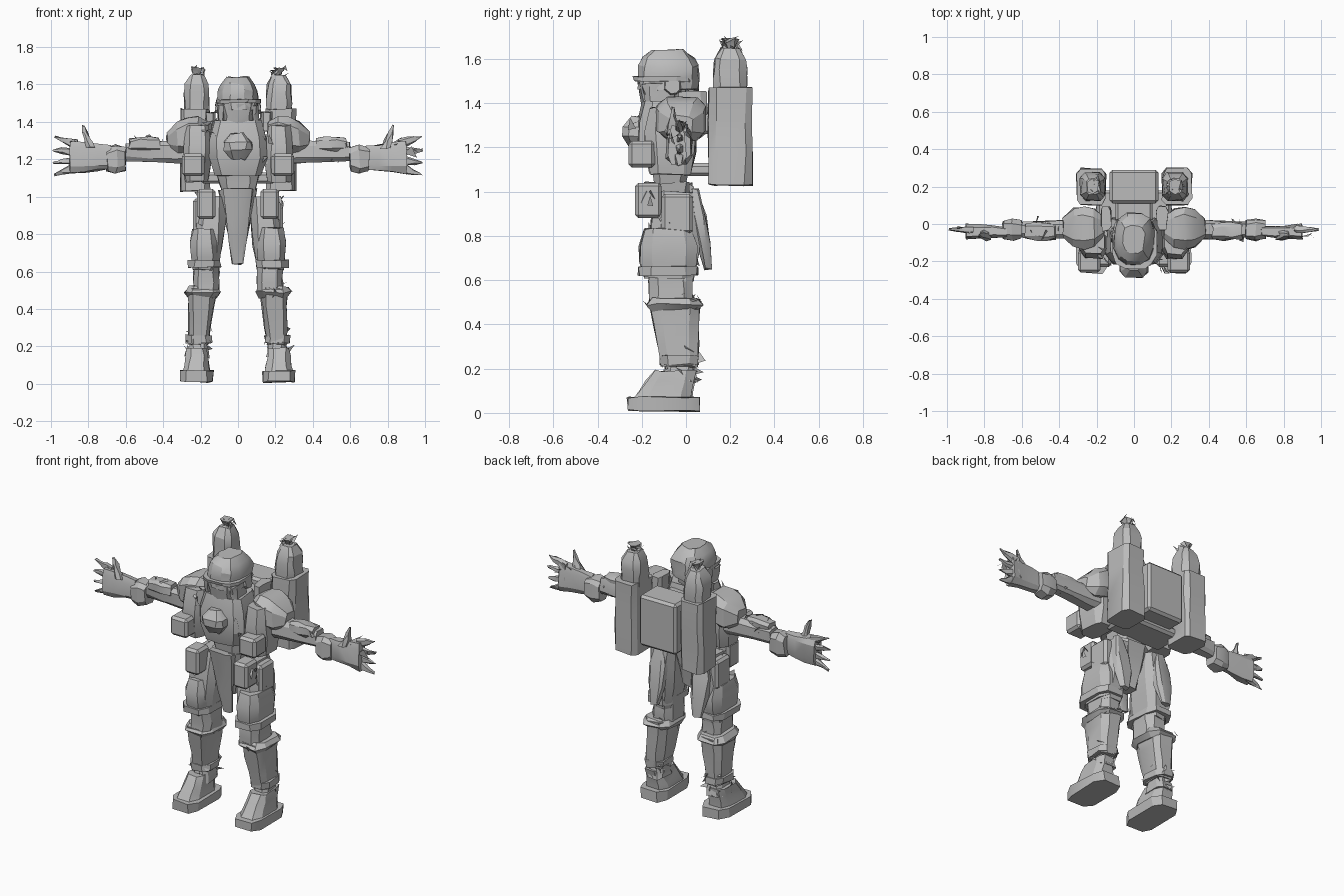
import bpy, bmesh, math, random
from mathutils import Vector

random.seed(7)
cube = bpy.data.objects.get("Cube")
if cube:
    bpy.data.objects.remove(cube)

grey = bpy.data.materials.new("plain grey")
grey.use_nodes = True
colour = (.5, .5, .5, 1)
grey.diffuse_color = colour
grey.node_tree.nodes["Principled BSDF"].inputs["Base Color"].default_value = colour


# Outline rules: relative width for a height t running from -1 to 1
def straight(t):
    return 1


def taper(t):
    return .85 - .15 * t


def flare(t):
    return .85 + .15 * t


def spread(t):
    return .7 + .3 * t


def point(t):
    return .6 - .4 * t


def barrel(t):
    return 1 - .2 * t * t


def ball(t):
    return math.sqrt(1 - .8 * t * t)


def dome(t):
    return math.sqrt(1 - .7 * max(t, 0) ** 2)


def jitter(amount):
    return Vector([random.uniform(-amount, amount) for axis in range(3)])


def finish(bm, name):
    """Turn a bmesh into a named, shaded object."""
    mesh = bpy.data.meshes.new(name)
    bm.to_mesh(mesh)
    bm.free()
    mesh.materials.append(grey)
    obj = bpy.data.objects.new(name, mesh)
    bpy.context.collection.objects.link(obj)
    bpy.ops.object.select_all(action='DESELECT')
    obj.select_set(True)
    bpy.context.view_layer.objects.active = obj
    bpy.ops.object.shade_smooth_by_angle(angle=math.radians(25))


def make(name, build, pair):
    """Run a builder once, or once for each side with x flipped."""
    for prefix in ("left_", "right_") if pair else ("",):
        bm = bmesh.new()
        build(bm)
        if prefix == "right_":
            bmesh.ops.scale(bm, vec=(-1, 1, 1), verts=bm.verts)
        bmesh.ops.recalc_face_normals(bm, faces=bm.faces)
        finish(bm, prefix + name)


def part(name, centre, half, shape=straight, axis="z", lean=(0, 0, 0),
         pair=True, sides=8, square=.6, rings=4):
    """Rounded block along an axis; lean shifts its far end, its near end the other way."""
    along = "xyz".index(axis)
    across = [k for k in range(3) if k != along]

    def build(bm):
        loops = []
        for r in range(rings):
            t = 2 * r / (rings - 1) - 1
            loop = []
            for i in range(sides):
                angle = math.tau * (i + .5) / sides
                p = Vector(centre) + t * Vector(lean)
                p[along] += t * half[along]
                for k, wave in zip(across, (math.cos(angle), math.sin(angle))):
                    p[k] += half[k] * shape(t) * math.copysign(abs(wave) ** square, wave)
                loop.append(bm.verts.new(p + jitter(.006)))
            loops.append(loop)
        for low, high in zip(loops, loops[1:]):
            for i in range(sides):
                bm.faces.new((low[i - 1], low[i], high[i], high[i - 1]))
        bm.faces.new(loops[0])
        bm.faces.new(loops[-1])
    make(name, build, pair)


def box(name, centre, half, pair=True):
    """Chamfered block."""
    def build(bm):
        bmesh.ops.create_cube(bm, size=2)
        bmesh.ops.scale(bm, vec=half, verts=bm.verts)
        bmesh.ops.translate(bm, vec=centre, verts=bm.verts)
        bmesh.ops.bevel(bm, geom=bm.edges[:], offset=.015, segments=1, affect='EDGES')
    make(name, build, pair)


def scraps(name, centre, half):
    """Torn triangular flakes scattered over an ellipsoid."""
    def build(bm):
        for flake in range(9):
            d = jitter(1).normalized()
            p = Vector(centre) + d * Vector(half).length / 2
            p = Vector(c + h * k for c, h, k in zip(centre, half, d))
            bm.faces.new([bm.verts.new(p + jitter(.04)) for corner in range(3)])
    make(name + "_scraps", build, True)


# Boots: sole, sloping upper, ankle
part("boot_sole", (.22, -.1, .04), (.09, .17, .03), rings=2, square=.5)
part("boot_upper", (.22, -.08, .12), (.08, .14, .07), taper, lean=(0, .03, 0))
part("ankle", (.21, -.03, .2), (.06, .08, .06), taper)
part("ankle_cuff", (.21, -.03, .24), (.07, .09, .02), rings=2)

# Shins, cuffs and knees
part("shin", (.2, -.04, .36), (.08, .12, .15), flare, lean=(-.01, -.01, 0))
part("shin_cuff", (.19, -.05, .49), (.1, .13, .03), barrel, rings=3)
part("knee", (.17, -.07, .57), (.07, .1, .08))

# Thighs: inner leg, wrapped armour, rear flap and pouches
part("thigh", (.15, -.05, .8), (.08, .12, .2), barrel, lean=(-.02, .01, 0))
part("thigh_armour", (.18, -.08, .72), (.08, .14, .11), barrel)
part("thigh_cuff", (.18, -.08, .64), (.09, .14, .02), rings=2)
part("thigh_rear_flap", (.15, .07, .83), (.06, .03, .18), ball, lean=(0, -.03, 0))
box("hip_pouch", (.17, -.17, .96), (.05, .06, .08))
box("side_pouch", (.21, -.04, .9), (.03, .07, .09))

# Pelvis and the hanging front cloth
part("pelvis", (0, -.06, .9), (.11, .1, .14), spread, pair=False)
part("front_cloth", (0, -.13, .84), (.08, .03, .2), spread, lean=(0, -.03, 0), pair=False)

# Torso: waist, breastplate, ridge, flanks
part("waist", (0, -.07, 1.1), (.13, .1, .08), flare, pair=False)
part("breastplate", (0, -.09, 1.26), (.16, .14, .15), barrel, pair=False, sides=10)
part("chest_ridge", (0, -.22, 1.27), (.08, .07, .07), ball, pair=False)
part("chest_side", (.22, -.07, 1.23), (.08, .12, .15), barrel)
box("chest_pouch", (.24, -.2, 1.17), (.06, .06, .06))

# Head: face, domed helmet with brim, cheek guards and ear discs
part("face", (0, -.1, 1.4), (.1, .12, .1), flare, pair=False, sides=10)
part("helmet", (0, -.08, 1.55), (.11, .14, .09), dome, pair=False, sides=12, square=.8, rings=6)
part("helmet_brim", (0, -.1, 1.51), (.12, .14, .01), rings=2, pair=False, sides=12)
part("cheek_guard", (.09, -.12, 1.42), (.02, .08, .07), flare)
part("ear_disc", (.1, -.06, 1.48), (.02, .05, .05), taper, axis="x", rings=2, square=1)

# Shoulders
part("shoulder_pad", (.27, -.02, 1.33), (.11, .12, .1), ball, axis="x",
     lean=(0, 0, -.03), rings=5)
part("shoulder_strap", (.15, .03, 1.4), (.03, .07, .05), rings=2)

# Arms, wrist cuffs and open hands
part("arm", (.4, -.03, 1.24), (.2, .06, .07), taper, axis="x")
part("elbow_plate", (.5, -.04, 1.28), (.08, .05, .04), barrel, axis="x")
part("wrist_cuff", (.65, -.03, 1.2), (.05, .06, .08), barrel, axis="x", rings=3)
part("palm", (.79, -.04, 1.21), (.11, .04, .09), flare, axis="x")
for name, slope in (("index", 1), ("middle", .3), ("ring", -.4), ("little", -1)):
    part(name + "_finger", (.92, -.03, 1.22 + .08 * slope), (.07, .02, .03), point,
         axis="x", lean=(-.01 * abs(slope), 0, .02 * slope), sides=6)
part("thumb", (.81, -.06, 1.32), (.03, .03, .06), point, lean=(.02, 0, 0), sides=6)

# Backpack: centre unit, mounts, tanks with caps and valves
box("pack_centre", (0, .2, 1.26), (.13, .09, .16), pair=False)
box("pack_lower_mount", (0, .08, 1.1), (.2, .1, .03), pair=False)
box("pack_upper_mount", (0, .08, 1.32), (.1, .07, .06), pair=False)
part("tank", (.23, .2, 1.25), (.08, .1, .22), square=.4)
part("tank_cap", (.22, .2, 1.55), (.07, .08, .1), dome, rings=5)
part("tank_valve", (.22, .2, 1.67), (.03, .04, .02), spread, sides=6)

# Torn flakes along the worn edges
scraps("boot", (.22, -.02, .19), (.06, .08, .03))
scraps("ankle", (.21, -.03, .25), (.06, .09, .03))
scraps("shin", (.19, -.05, .5), (.08, .12, .04))
scraps("thigh", (.18, -.07, .75), (.07, .13, .1))
scraps("hip", (.18, -.08, .95), (.05, .12, .08))
scraps("chest", (.15, -.12, 1.28), (.08, .12, .1))
scraps("arm", (.5, -.03, 1.26), (.1, .05, .06))
scraps("hand", (.87, -.04, 1.23), (.06, .03, .07))
scraps("valve", (.22, .2, 1.66), (.03, .03, .01))
